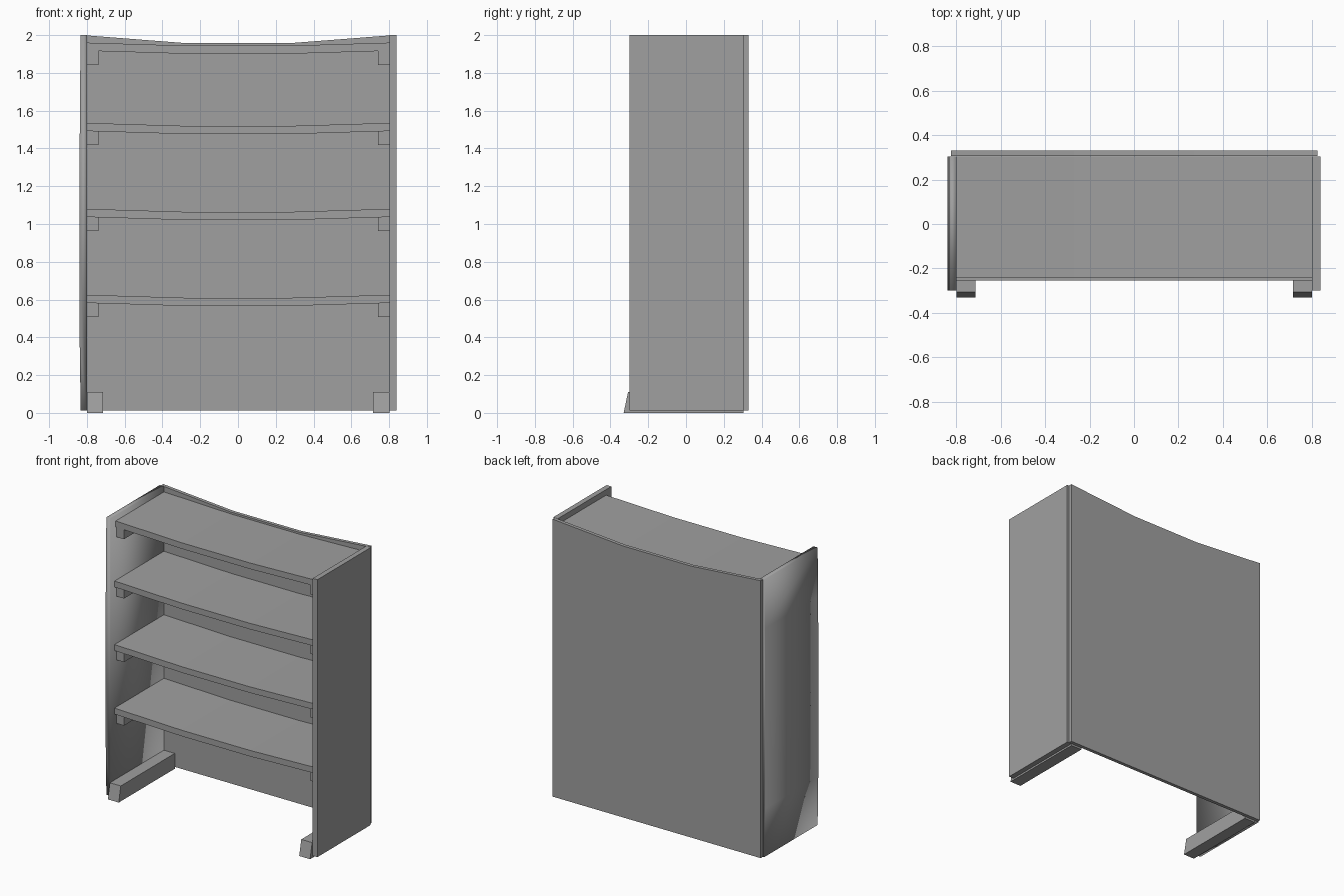
import bpy

if "Cube" in bpy.data.objects:
    bpy.data.objects.remove(bpy.data.objects["Cube"])

# One mid-grey finish for every part
grey = bpy.data.materials.new("grey_finish")
grey.diffuse_color = (0.35, 0.35, 0.35, 1.0)
grey.use_nodes = True
grey.node_tree.nodes["Principled BSDF"].inputs["Base Color"].default_value = grey.diffuse_color


def prism(name, profile, axis, lo, hi):
    """Extrude a 2D profile along x (profile = y,z) or y (profile = x,z)."""
    n = len(profile)
    verts = [((d, a, b) if axis == 'x' else (a, d, b))
             for d in (lo, hi) for a, b in profile]
    faces = [list(range(n)), list(range(2 * n - 1, n - 1, -1))]
    faces += [[i, i + n, (i + 1) % n + n, (i + 1) % n] for i in range(n)]
    # anticlockwise profiles: flip so normals face outwards
    if axis == 'x':
        faces = [f[::-1] for f in faces]
    mesh = bpy.data.meshes.new(name)
    mesh.from_pydata(verts, [], faces)
    mesh.materials.append(grey)
    obj = bpy.data.objects.new(name, mesh)
    bpy.context.collection.objects.link(obj)
    return obj


# Back panel with a sagging top edge
prism("back_panel", [(-0.823, 0.013), (0.825, 0.013), (0.825, 2.0),
                     (0.27, 1.957), (-0.27, 1.957), (-0.823, 2.0)],
      'y', 0.305, 0.33)

# Side panels, the left one slightly bowed and softly shaded
prism("right_side", [(0.802, 0.013), (0.839, 0.013), (0.839, 2.0), (0.802, 2.0)],
      'y', -0.30, 0.304)
left = prism("left_side", [(-0.833, 0.013), (-0.80, 0.013), (-0.80, 2.0),
                           (-0.833, 2.0), (-0.837, 1.65), (-0.84, 1.0),
                           (-0.838, 0.36)], 'y', -0.30, 0.304)
left.data.shade_smooth()

# Sagging shelves, each resting on two brackets
for i, (z, front) in enumerate([(0.625, -0.255), (1.08, -0.255),
                                (1.535, -0.255), (1.96, -0.242)], 1):
    xs = (-0.80, -0.27, 0.27, 0.802)
    sag = (0, 0.016, 0.016, 0)
    bottom = [(x, z - s - 0.043) for x, s in zip(xs, sag)]
    top = [(x, z - s) for x, s in zip(xs, sag)]
    prism(f"shelf_{i}", bottom + top[::-1], 'y', front, 0.304)
    for side, x in (("left", -0.80), ("right", 0.741)):
        prism(f"shelf_bracket_{i}_{side}",
              [(-0.235, z - 0.117), (0.304, z - 0.117),
               (0.304, z - 0.043), (-0.235, z - 0.043)], 'x', x, x + 0.061)

# Floor runners with sloping fronts
for side, x in (("left", -0.80), ("right", 0.716)):
    prism(f"foot_{side}", [(-0.33, 0.0), (0.304, 0.0), (0.304, 0.11),
                           (-0.307, 0.11)], 'x', x, x + 0.086)
